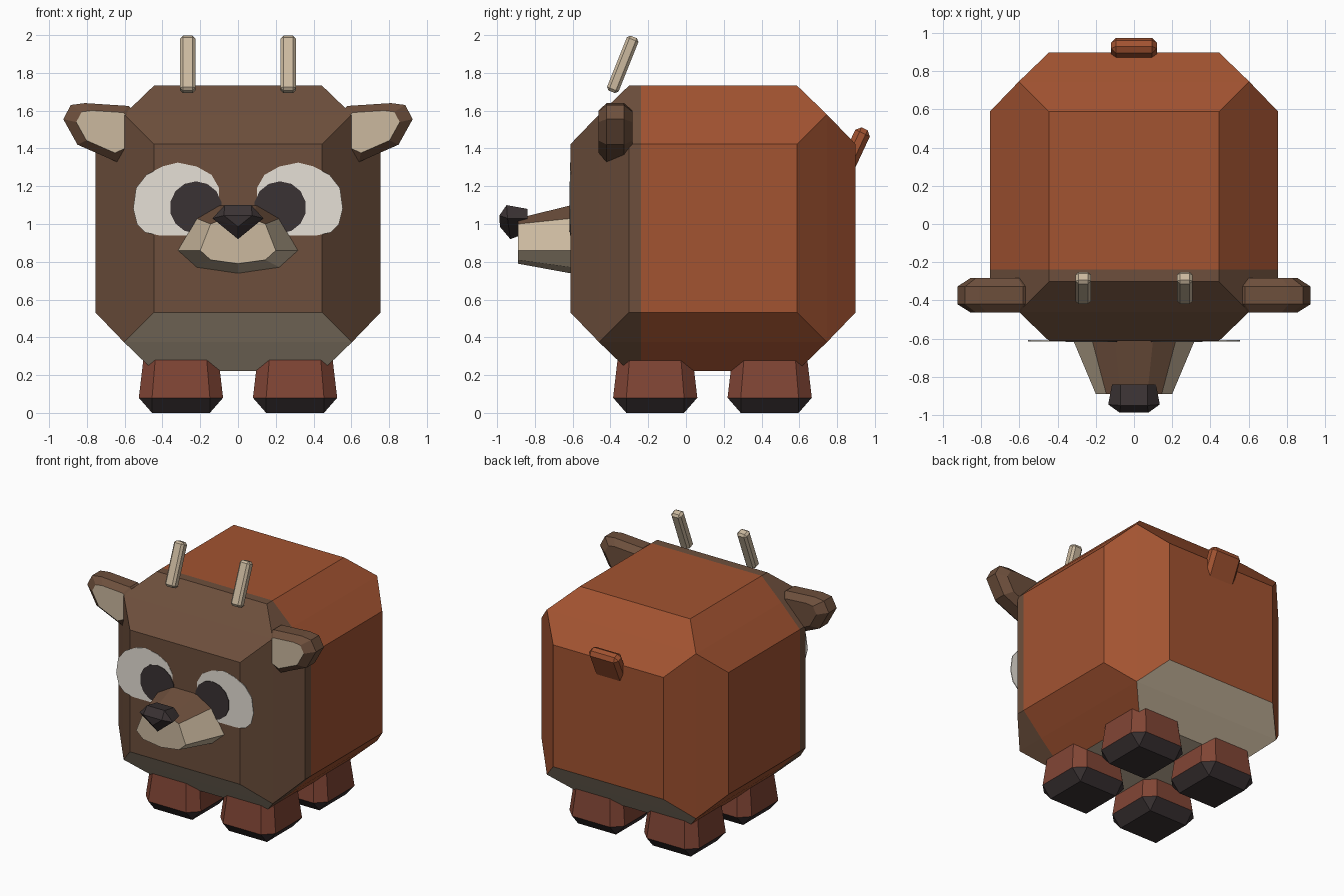
import bpy, bmesh, math
from mathutils import Matrix, Vector

if "Cube" in bpy.data.objects:
    bpy.data.objects.remove(bpy.data.objects["Cube"])


def material(name, hexcode):
    srgb = [int(hexcode[i:i + 2], 16) / 255 for i in (0, 2, 4)]
    lin = [c / 12.92 if c <= 0.04045 else ((c + 0.055) / 1.055) ** 2.4 for c in srgb]
    m = bpy.data.materials.new(name)
    m.diffuse_color = (*lin, 1)
    m.use_nodes = True
    m.node_tree.nodes["Principled BSDF"].inputs["Base Color"].default_value = m.diffuse_color
    return m


ORANGE = material("rust fur", "A25331")
BROWN = material("brown face fur", "6D4F3C")
CREAM = material("cream", "CBB99F")
RED = material("leg fur", "814535")
DARK = material("dark hoof", "3A3233")
WHITE = material("eye white", "E6E0D6")


def finish(name, bm, mats, rule=None):
    bmesh.ops.recalc_face_normals(bm, faces=bm.faces)
    bm.normal_update()
    for f in bm.faces:
        f.material_index = rule(f) if rule else 0
    me = bpy.data.meshes.new(name)
    bm.to_mesh(me)
    bm.free()
    for m in mats:
        me.materials.append(m)
    ob = bpy.data.objects.new(name, me)
    bpy.context.collection.objects.link(ob)
    return ob


def loft(rings):
    """Skin equal-length rings of points and cap both ends."""
    bm = bmesh.new()
    vs = [[bm.verts.new(p) for p in r] for r in rings]
    n = len(vs[0])
    for a, b in zip(vs, vs[1:]):
        for i in range(n):
            j = (i + 1) % n
            bm.faces.new((a[i], a[j], b[j], b[i]))
    bm.faces.new(vs[0])
    bm.faces.new(vs[-1])
    return bm


def hull(points):
    bm = bmesh.new()
    for p in points:
        bm.verts.new(p)
    bmesh.ops.convex_hull(bm, input=bm.verts)
    bmesh.ops.dissolve_limit(bm, angle_limit=0.02, verts=bm.verts, edges=bm.edges)
    return bm


def bevelled_box(size, bevel, centre, tilt):
    bm = bmesh.new()
    bmesh.ops.create_cube(bm, size=1)
    bmesh.ops.scale(bm, vec=size, verts=bm.verts)
    bmesh.ops.bevel(bm, geom=bm.edges[:], offset=bevel, segments=1, affect='EDGES')
    bm.transform(Matrix.Translation(centre) @ Matrix.Rotation(math.radians(tilt), 4, 'X'))
    return bm


# Body: cube with every face inset and pushed out
bm = bmesh.new()
bmesh.ops.create_cube(bm, size=1.206)
bmesh.ops.inset_individual(bm, faces=bm.faces[:], thickness=0.223, depth=0.152)
bmesh.ops.translate(bm, vec=(0, 0.143, 0.977), verts=bm.verts)
FACE_Y = -0.237
bmesh.ops.bisect_plane(bm, geom=bm.verts[:] + bm.edges[:] + bm.faces[:], dist=0.001,
                       plane_co=(0, FACE_Y, 0), plane_no=(0, 1, 0))


def body_colour(f):
    if f.normal.z < -0.1 and abs(f.normal.x) < 0.1:
        return 2                       # belly
    return 1 if f.calc_center_median().y < FACE_Y else 0


finish("body", bm, [ORANGE, BROWN, CREAM], body_colour)


# Legs with dark hooves
def octagon(cx, cy, z, h, c):
    k = h - c
    return [(cx + x, cy + y, z) for x, y in
            ((h, k), (k, h), (-k, h), (-h, k), (-h, -k), (-k, -h), (k, -h), (h, -k))]


for pos, y in (("front", -0.163), ("back", 0.443)):
    for side, s in (("right", 1), ("left", -1)):
        pts = [(s * 0.302 + a * 0.153, y + b * 0.153, 0) for a in (-1, 1) for b in (-1, 1)]
        pts += octagon(s * 0.302, y, 0.08, 0.223, 0.07)
        pts += octagon(s * 0.302, y, 0.36, 0.19, 0.06)
        finish(f"{pos}_{side}_leg", hull(pts), [RED, DARK],
               lambda f: int(f.calc_center_median().z < 0.079))


# Muzzle: cream sides, brown bridge
def section(half, y):
    return [(x, y, z) for x, z in half] + [(-x, y, z) for x, z in reversed(half) if x > 0]


rear = [(0.10, 1.10), (0.22, 1.03), (0.32, 0.86), (0.22, 0.77), (0, 0.738)]
tip = [(0.07, 1.03), (0.145, 1.0), (0.20, 0.86), (0.145, 0.81), (0, 0.79)]
finish("muzzle", loft([section(rear, -0.605), section(tip, -0.89)]), [CREAM, BROWN],
       lambda f: int(f.normal.z > 0.1 and f.calc_center_median().z > 1.0))

# Nose
nose = [(0, -0.985, 0.985), (0, -0.93, 0.92), (0, -0.85, 0.95)]
for s in (-1, 1):
    nose += [(s * 0.07, -0.95, 1.10), (s * 0.07, -0.84, 1.08), (s * 0.135, -0.945, 1.03),
             (s * 0.115, -0.84, 1.03), (s * 0.075, -0.988, 1.045)]
finish("nose", hull(nose), [DARK])

# Eyes, ears and antlers on both sides
eye = [(0.10, 0.94), (0.42, 0.94), (0.49, 0.955), (0.535, 1.0), (0.555, 1.08), (0.54, 1.19),
       (0.485, 1.26), (0.40, 1.305), (0.32, 1.325), (0.22, 1.305), (0.14, 1.26), (0.10, 1.19)]
pupil = [(0.223 + 0.138 * math.cos(a), 1.088 + 0.138 * math.sin(a))
         for a in (math.tau * (i + 0.5) / 14 for i in range(14))]
ear = [(0.55, 1.60), (0.58, 1.625), (0.81, 1.64), (0.885, 1.63), (0.925, 1.555),
       (0.85, 1.42), (0.64, 1.328), (0.55, 1.37)]

for side, s in (("right", 1), ("left", -1)):
    for name, pts, y0, y1, m in (("eye_white", eye, -0.608, -0.614, WHITE),
                                 ("pupil", pupil, -0.613, -0.618, DARK)):
        finish(f"{side}_{name}", loft([[(s * x, y, z) for x, z in pts] for y in (y0, y1)]), [m])

    rings = [[(s * (0.68 + (x - 0.68) * k), y, 1.50 + (z - 1.50) * k) for x, z in ear]
             for y, k in ((-0.463, 0.72), (-0.42, 1), (-0.328, 1), (-0.283, 0.72))]
    finish(f"{side}_ear", loft(rings), [BROWN, CREAM], lambda f: int(f.normal.y < -0.95))

    finish(f"{side}_antler",
           bevelled_box((0.08, 0.066, 0.313), 0.015, (s * 0.266, -0.335, 1.845), -21.8), [CREAM])

# Tail
finish("tail", bevelled_box((0.24, 0.085, 0.30), 0.025, (0, 0.882, 1.368), -25), [ORANGE])
